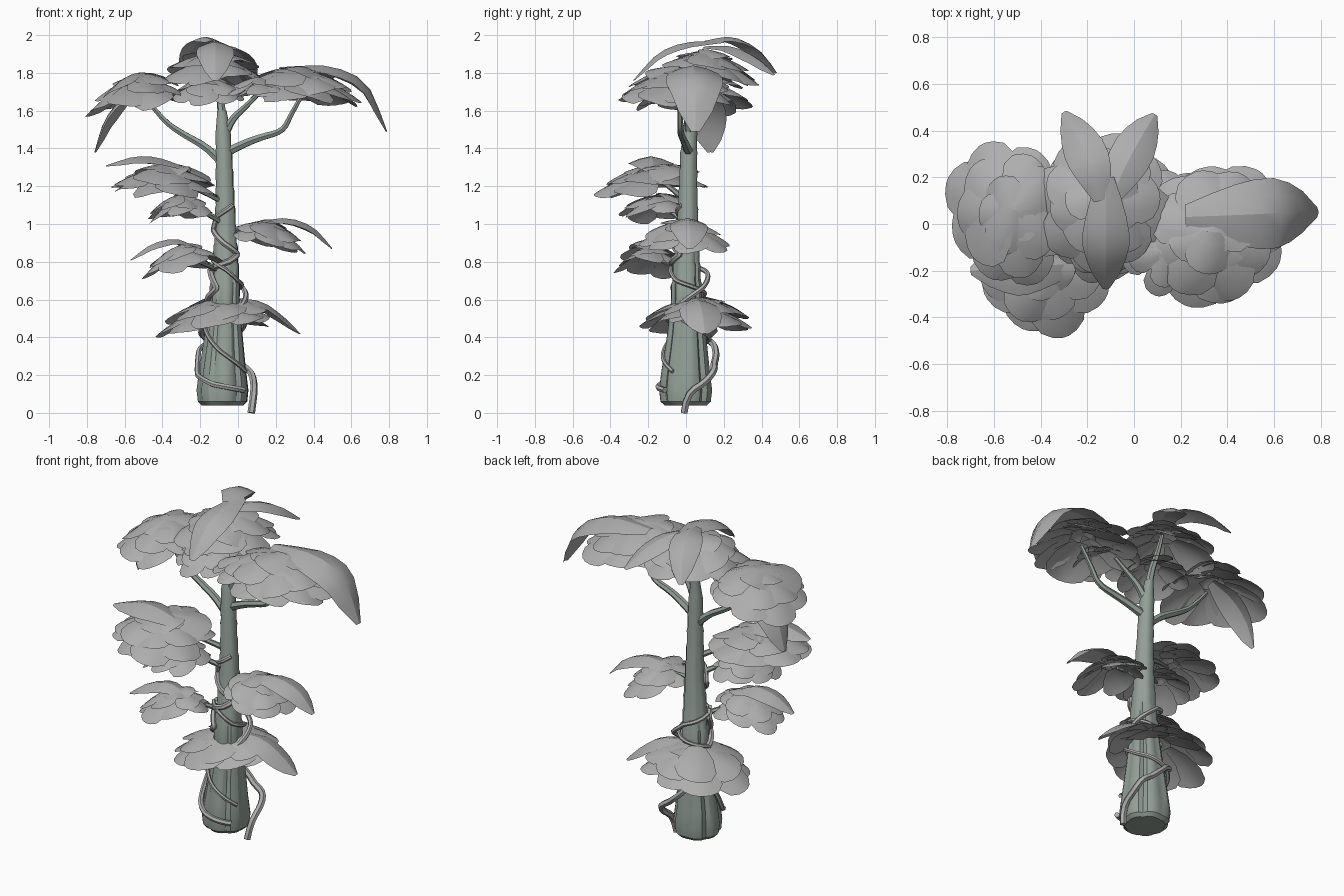
import bpy, bmesh, math, random
from mathutils import Vector

if "Cube" in bpy.data.objects:
    bpy.data.objects.remove(bpy.data.objects["Cube"])

random.seed(11)


def material(name, col):
    m = bpy.data.materials.new(name)
    m.diffuse_color = (*col, 1)
    m.use_nodes = True
    m.node_tree.nodes["Principled BSDF"].inputs["Base Color"].default_value = m.diffuse_color
    return m


bark = material("bark", (0.29, 0.35, 0.31))
grey = material("leaf_grey", (0.42, 0.42, 0.42))


def lerp_table(table, z):
    for a, b in zip(table, table[1:]):
        if z <= b[0]:
            f = max(0, (z - a[0]) / (b[0] - a[0]))
            return [p + (q - p) * f for p, q in zip(a[1:], b[1:])]
    return list(table[-1][1:])


def smooth(ob, angle=35):
    bpy.ops.object.select_all(action='DESELECT')
    ob.select_set(True)
    bpy.context.view_layer.objects.active = ob
    bpy.ops.object.shade_smooth_by_angle(angle=math.radians(angle))


def finish(name, bm, mat, angle):
    me = bpy.data.meshes.new(name)
    bm.to_mesh(me)
    bm.free()
    ob = bpy.data.objects.new(name, me)
    bpy.context.collection.objects.link(ob)
    me.materials.append(mat)
    smooth(ob, angle)


def tube(name, pts, r0, r1, mat):
    cu = bpy.data.curves.new(name, 'CURVE')
    cu.dimensions = '3D'
    cu.bevel_depth = 1
    cu.bevel_resolution = 1
    cu.use_fill_caps = True
    cu.resolution_u = 3
    sp = cu.splines.new('NURBS')
    sp.points.add(len(pts) - 1)
    for i, p in enumerate(pts):
        sp.points[i].co = (*p, 1)
        sp.points[i].radius = r0 + (r1 - r0) * i / (len(pts) - 1)
    sp.order_u = 3
    sp.use_endpoint_u = True
    ob = bpy.data.objects.new(name, cu)
    bpy.context.collection.objects.link(ob)
    bpy.ops.object.select_all(action='DESELECT')
    ob.select_set(True)
    bpy.context.view_layer.objects.active = ob
    bpy.ops.object.convert(target='MESH')
    ob = bpy.context.view_layer.objects.active
    ob.data.materials.clear()
    ob.data.materials.append(mat)
    smooth(ob, 50)


# trunk: z, centre x, centre y, radius, flute depth
TRUNK = [(0.04, -0.08, 0.0, 0.11, .05), (0.06, -0.08, 0.0, 0.13, .06), (0.12, -0.08, 0.0, 0.137, .07),
         (0.22, -0.08, 0.0, 0.125, .08), (0.4, -0.075, 0.005, 0.102, .09), (0.6, -0.07, 0.005, 0.08, .08),
         (0.8, -0.065, 0.005, 0.065, .05), (0.98, -0.065, 0.01, 0.053, .03), (1.2, -0.07, 0.012, 0.045, .02),
         (1.38, -0.075, 0.015, 0.041, .02), (1.5, -0.08, 0.02, 0.036, .0), (1.6, -0.085, 0.03, 0.024, 0)]
bm = bmesh.new()
rings = []
zs = [0.04, .06, .12, .22, .32, .42, .52, .6] + [v for k in range(9) for v in (.68 + k * .1, .7 + k * .1)] + [1.6]
for i, z in enumerate(zs):
    cx, cy, r, fl = lerp_table(TRUNK, z)
    if 8 <= i < 26 and i % 2 == 0:
        r *= 1.08
    ring = []
    for k in range(32):
        a = math.tau * k / 32
        rr = r * (1.03 - 2 * fl * (1 - abs(math.sin(3.5 * a + 0.4))) ** 2 + fl * .4 * math.cos(2 * a + 2))
        ring.append(bm.verts.new((cx + rr * math.cos(a), cy + rr * math.sin(a), z)))
    rings.append(ring)
for a, b in zip(rings, rings[1:]):
    for k in range(32):
        bm.faces.new((a[k], a[(k + 1) % 32], b[(k + 1) % 32], b[k]))
bm.faces.new(rings[0][::-1])
bm.faces.new(rings[-1])
finish("trunk", bm, bark, 30)

# branches holding the crown
BRANCHES = {
    "left_branch": [(-.08, .015, 1.32), (-.15, .02, 1.4), (-.3, .03, 1.48), (-.4, .03, 1.55), (-.5, .03, 1.68)],
    "right_branch": [(-.06, .015, 1.38), (.02, .0, 1.42), (.12, -.02, 1.46), (.24, -.03, 1.49), (.28, -.03, 1.58),
                     (.35, -.04, 1.7)],
    "middle_branch": [(-.08, .02, 1.45), (-.04, .01, 1.55), (.03, 0, 1.61), (.12, -.02, 1.7)],
    "top_branch": [(-.08, .02, 1.5), (-.09, .03, 1.65), (-.11, .08, 1.78), (-.12, .1, 1.88)]}
for n, p in BRANCHES.items():
    tube(n, p, 0.026, 0.011, bark)

# short stems of the lower leaf clusters
STEMS = [((-.08, 0, 1.12), (-.38, -.16, 1.24)), ((-.07, 0, 1.0), (-.28, -.14, 1.1)),
         ((-.07, 0, .74), (-.28, -.18, .82)), ((-.06, 0, .96), (.12, 0, .98))]
for a, b in STEMS:
    m = (Vector(a) + Vector(b)) / 2 + Vector((0, 0, .02))
    tube("stem", [a, m, b], 0.018, 0.009, bark)


# vines: keys of (angle in degrees, z, gap from trunk), wound round the trunk
def vine(name, keys, r0, r1, lead=()):
    pts = list(lead)
    for (a0, z0, g0), (a1, z1, g1) in zip(keys, keys[1:]):
        for s in range(5):
            f = s / 5
            a, z, g = (math.radians(a0 + (a1 - a0) * f), z0 + (z1 - z0) * f, g0 + (g1 - g0) * f)
            cx, cy, r, _ = lerp_table(TRUNK, z)
            pts.append((cx + (r + g) * math.cos(a), cy + (r + g) * math.sin(a), z))
    tube(name, pts, r0, r1, grey)


vine("ground_vine", [(60, .26, .05), (100, .36, .04), (200, .46, .02), (330, .56, .015), (400, .66, .05),
                     (450, .74, .04), (560, .8, .02)], 0.02, 0.012,
     [(.07, -.01, 0), (.085, .0, .1), (.085, .1, .16), (.07, .15, .22)])
vine("low_vine", [(-45, .12, .02), (-110, .15, .01), (-160, .2, .015), (-185, .33, .02), (-240, .38, .02),
                  (-330, .44, .015), (-420, .55, .02)], 0.016, 0.012)
vine("middle_vine", [(-30, .22, .015), (-100, .33, .012), (-170, .47, .012), (-190, .6, .02), (-290, .64, .02),
                     (-400, .7, .015), (-450, .76, .02), (-520, .82, .02)], 0.011, 0.011)
vine("upper_vine", [(-200, .58, .01), (-120, .66, .01), (-170, .76, .015), (-80, .8, .015), (-30, .84, .012),
                    (-100, .9, .012), (-165, .97, .015), (-140, 1.04, .01), (-60, 1.09, .005), (-40, 1.1, .005)],
     0.018, 0.012)

COLS = (1, .5, 0, -.5, -1)


def grid_leaf(bm, rows):
    vs = [[bm.verts.new(p) for p in row] for row in rows]
    for a, b in zip(vs, vs[1:]):
        for k in range(len(a) - 1):
            bm.faces.new((a[k], b[k], b[k + 1], a[k + 1]))


def cluster(name, c, rx, ry, edge, tilt=(0, 0), n=7):
    """A dome of overlapping petals in three rings."""
    bm = bmesh.new()
    drop = c[2] - edge
    size = (rx + ry) / 2
    for count, r0, r1, hw, lift in ((n, .2, 1.04, .40, -.13), (n - 1, .1, .9, .37, -.02), (n - 3, -.05, .55, .3, .0)):
        turn = random.uniform(0, 6)
        for i in range(count):
            a = turn + math.tau * (i + random.uniform(-.2, .2)) / count
            end = r1 * random.uniform(.86, 1.02)
            up = (lift + random.uniform(-.07, .02)) * size
            skew = random.uniform(-.12, .12) * size
            rows = []
            for t, w in ((0, .4), (.28, .8), (.6, 1), (.83, .8), (.95, .45), (1, .12)):
                r = r0 + (end - r0) * t
                row = []
                for u in COLS:
                    x = r * math.cos(a) - u * w * hw * math.sin(a)
                    y = r * math.sin(a) + u * w * hw * math.cos(a)
                    z = c[2] + up - drop * .75 * r * r - .3 * size * hw * abs(u * w) ** 1.6 + skew * u * w * t
                    x, y = x * rx, y * ry
                    row.append((c[0] + x, c[1] + y, z + tilt[0] * x + tilt[1] * y))
                rows.append(row)
            grid_leaf(bm, rows)
    finish(name, bm, grey, 25)


def long_leaf(name, pts, width):
    """One long arching leaf along a smooth path of four points."""
    bm = bmesh.new()
    p = [Vector(q) for q in pts]
    p = [2 * p[0] - p[1]] + p + [2 * p[-1] - p[-2]]

    def at(s):
        k = min(int(s), 2)
        f = s - k
        a, b, c, d = p[k:k + 4]
        return .5 * (2 * b + (c - a) * f + (2 * a - 5 * b + 4 * c - d) * f ** 2 + (3 * b - a - 3 * c + d) * f ** 3)

    rows = []
    for i, w in enumerate((.35, .65, .88, 1, 1, .85, .6, .15)):
        s = i / 7 * 3
        d = at(min(s + .05, 3)) - at(max(s - .05, 0))
        side = Vector((-d.y, d.x, 0)).normalized()
        nor = d.cross(side).normalized()
        rows.append([at(s) + side * u * w * width / 2 - nor * abs(u) ** 1.5 * w * width * .16 for u in COLS])
    grid_leaf(bm, rows)
    finish(name, bm, grey, 25)


CLUSTERS = [
    ("crown_left", (-.53, .05, 1.80), .28, .33, 1.63, (.16, 0), 8),
    ("crown_middle", (-.13, .1, 1.92), .3, .3, 1.76, (0, -.05), 8),
    ("crown_inner", (-.16, -.03, 1.78), .2, .22, 1.65, (0, .1), 7),
    ("crown_right", (.33, -.05, 1.83), .34, .32, 1.66, (-.05, 0), 9),
    ("crown_right_inner", (.12, -.12, 1.78), .17, .18, 1.7, (.05, 0), 6),
    ("upper_left_leaves", (-.39, -.17, 1.32), .3, .31, 1.19, (0, .08), 8),
    ("inner_left_leaves", (-.31, -.15, 1.16), .18, .22, 1.03, (.15, 0), 7),
    ("lower_left_leaves", (-.3, -.19, .89), .21, .2, .76, (.22, 0), 7),
    ("right_leaves", (.17, -.01, 1.02), .21, .24, .89, (-.25, 0), 7),
    ("low_leaves", (-.12, .06, .62), .32, .31, .45, (.1, 0), 8)]
for args in CLUSTERS:
    cluster(*args)

LONG = [
    ("left_droop", [(-.5, .08, 1.73), (-.62, .1, 1.66), (-.71, .12, 1.54), (-.76, .13, 1.38)], .22),
    ("right_droop", [(.22, .03, 1.83), (.48, .04, 1.835), (.68, .05, 1.74), (.79, .05, 1.49)], .3),
    ("top_front", [(-.12, .2, 1.97), (-.12, .0, 1.96), (-.12, -.15, 1.9), (-.12, -.28, 1.76)], .2),
    ("top_back_left", [(-.14, .1, 1.97), (-.18, .24, 1.99), (-.24, .37, 1.93), (-.3, .48, 1.8)], .18),
    ("top_back_right", [(-.1, .1, 1.94), (-.04, .24, 1.94), (.03, .37, 1.88), (.09, .47, 1.79)], .18),
    ("upper_left_long", [(-.25, -.17, 1.29), (-.42, -.18, 1.35), (-.55, -.19, 1.355), (-.7, -.2, 1.31)], .24),
    ("lower_left_long", [(-.2, -.18, .87), (-.33, -.2, .92), (-.46, -.22, .89), (-.57, -.23, .81)], .18),
    ("right_long", [(.08, 0, 1.01), (.26, .01, 1.03), (.4, .02, .98), (.5, .02, .87)], .2),
    ("low_long", [(-.05, .05, .61), (.12, .07, .59), (.24, .09, .51), (.33, .1, .42)], .22)]
for n, p, w in LONG:
    long_leaf(n + "_leaf", p, w)
